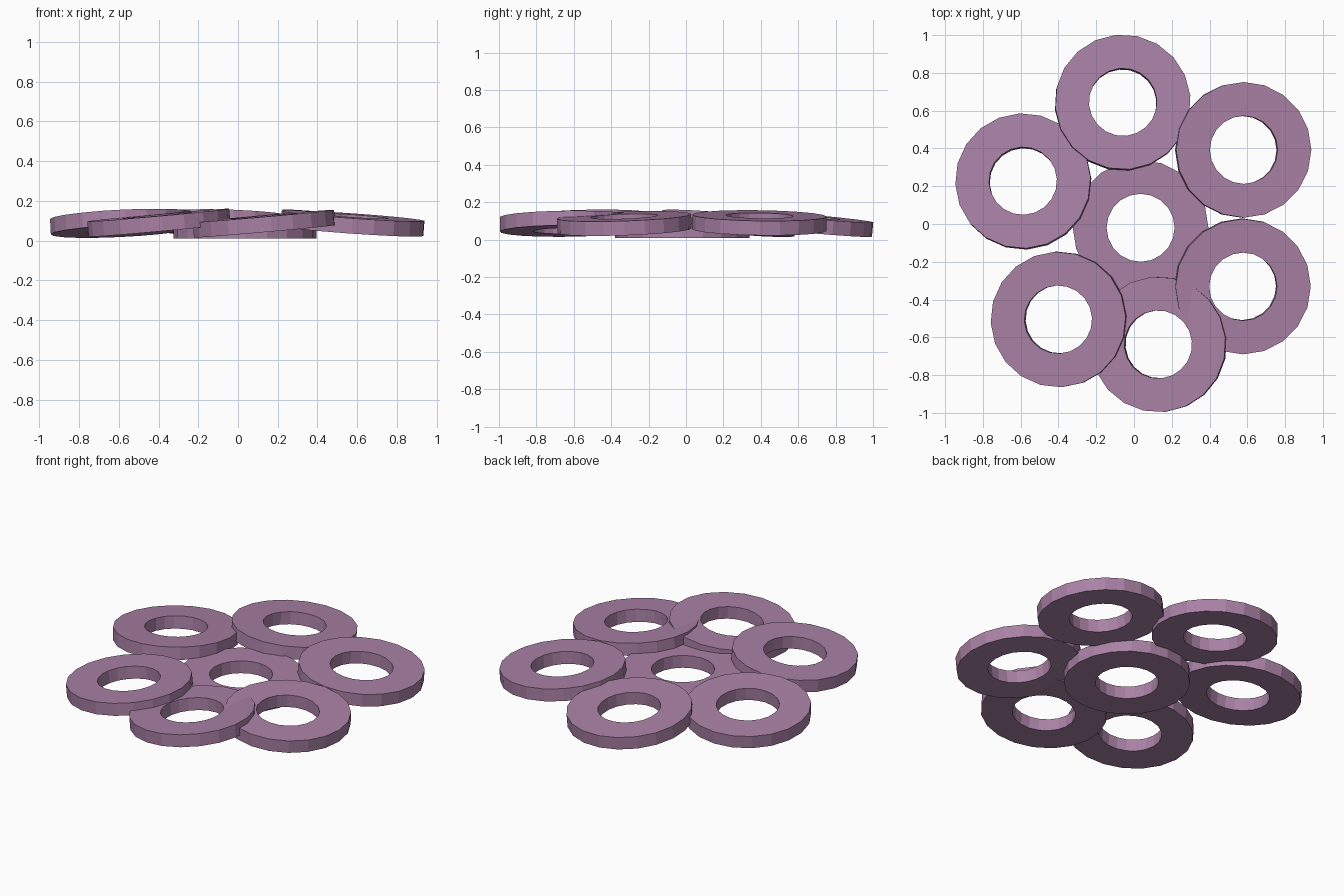
import bpy, bmesh, math
from mathutils import Matrix, Vector

if "Cube" in bpy.data.objects:
    bpy.data.objects.remove(bpy.data.objects["Cube"])

SIDES, R_OUT, R_IN, THICK = 20, 0.359, 0.18, 0.077

mat = bpy.data.materials.new("mauve")
mat.diffuse_color = (0.40, 0.22, 0.38, 1)
mat.use_nodes = True
mat.node_tree.nodes["Principled BSDF"].inputs["Base Color"].default_value = mat.diffuse_color


def washer(name, loc, slope, spin):
    """Flat ring whose top plane rises by slope = (dz/dx, dz/dy)."""
    bm = bmesh.new()
    profile = [(R_IN, -THICK / 2), (R_OUT, -THICK / 2),
               (R_OUT, THICK / 2), (R_IN, THICK / 2)]
    rows = []
    for i in range(SIDES):
        a = math.tau * i / SIDES + spin
        rows.append([bm.verts.new((r * math.cos(a), r * math.sin(a), z))
                     for r, z in profile])
    for i in range(SIDES):
        a, b = rows[i], rows[(i + 1) % SIDES]
        for k in range(4):
            m = (k + 1) % 4
            bm.faces.new((a[k], a[m], b[m], b[k]))
    bmesh.ops.recalc_face_normals(bm, faces=bm.faces)
    # tilt, then move into place
    normal = Vector((-slope[0], -slope[1], 1)).normalized()
    tilt = Vector((0, 0, 1)).rotation_difference(normal).to_matrix().to_4x4()
    bm.transform(Matrix.Translation(loc) @ tilt)
    mesh = bpy.data.meshes.new(name)
    bm.to_mesh(mesh)
    bm.free()
    mesh.materials.append(mat)
    bpy.context.collection.objects.link(bpy.data.objects.new(name, mesh))


# Flat ring in the middle
washer("center_ring", (0.035, -0.02, 0.048), (0, 0), 0)

# Outer rings, each leaning on the next one round and on the middle ring
washer("back_ring", (-0.06, 0.642, 0.086), (-0.03, -0.09), 0.1)
washer("right_back_ring", (0.578, 0.392, 0.09), (-0.08, -0.015), 0)
washer("right_front_ring", (0.575, -0.33, 0.086), (-0.07, 0.035), 0)
washer("front_ring", (0.131, -0.637, 0.085), (0.088, 0.012), 0.1)
washer("left_front_ring", (-0.398, -0.505, 0.09), (0.09, 0.015), 0.05)
washer("left_back_ring", (-0.586, 0.225, 0.087), (0.05, -0.085), 0.05)
